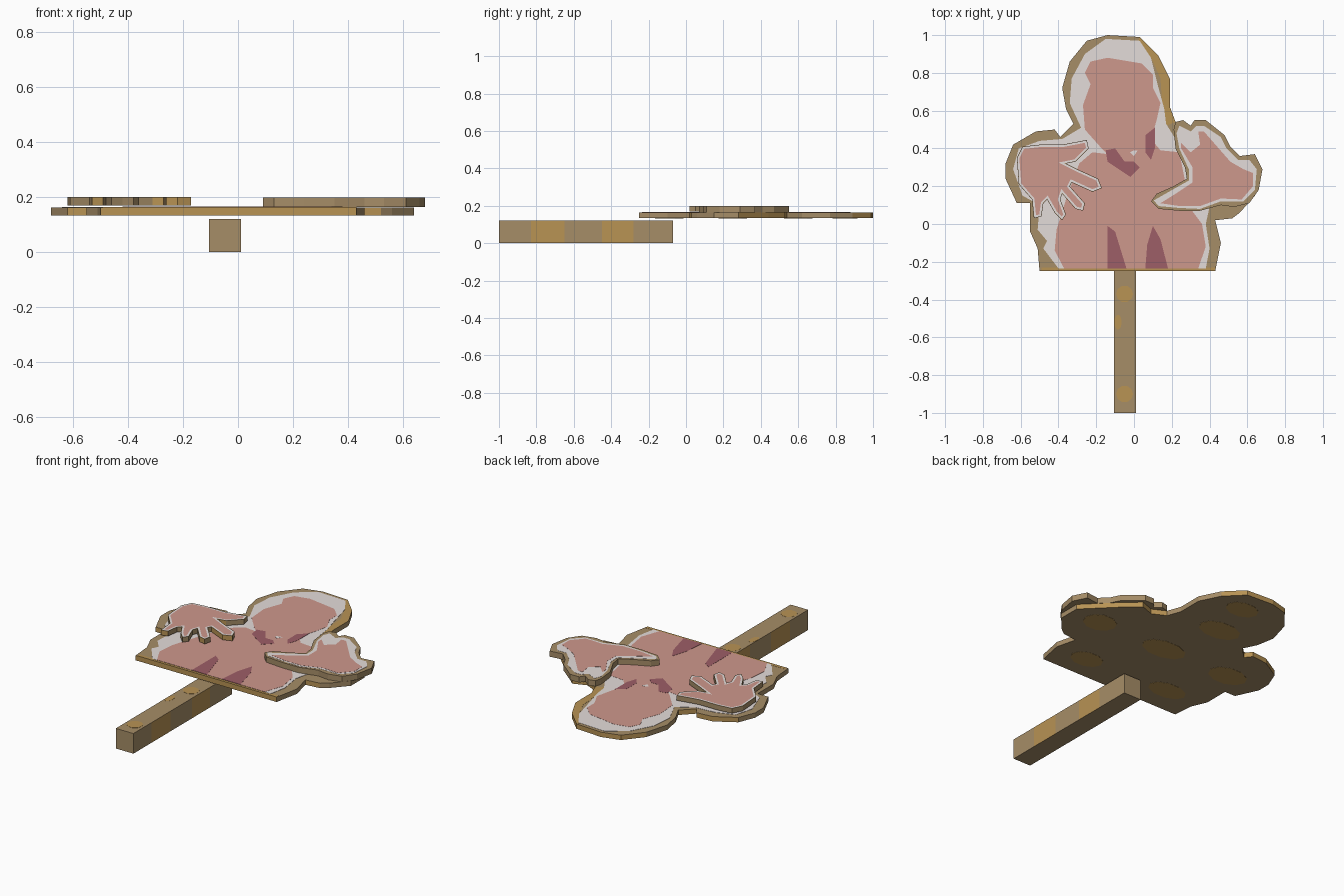
import bpy, bmesh, math

if "Cube" in bpy.data.objects:
    bpy.data.objects.remove(bpy.data.objects["Cube"])


def material(name, r, g, b):
    lin = [((c / 255 + 0.055) / 1.055) ** 2.4 for c in (r, g, b)]
    m = bpy.data.materials.new(name)
    m.diffuse_color = (*lin, 1)
    m.use_nodes = True
    m.node_tree.nodes["Principled BSDF"].inputs["Base Color"].default_value = m.diffuse_color
    return m


BROWN = material("wood_brown", 166, 141, 103)
GOLD = material("golden_wood", 184, 147, 84)
GREY = material("pale_grey", 228, 220, 218)
PINK = material("dusty_pink", 206, 152, 140)
MAROON = material("maroon", 157, 94, 103)


def finish(bm, name, mats):
    bmesh.ops.recalc_face_normals(bm, faces=bm.faces[:])
    mesh = bpy.data.meshes.new(name)
    bm.to_mesh(mesh)
    bm.free()
    for m in mats:
        mesh.materials.append(m)
    ob = bpy.data.objects.new(name, mesh)
    bpy.context.collection.objects.link(ob)
    return ob


def slab(name, pts, z0, z1, mats, rings=(), gold=None):
    """Extrude an outline given in hundredths; rings inset the top face.
    gold = (material slot, test on the normal) recolours side faces."""
    bm = bmesh.new()
    face = bm.faces.new([bm.verts.new((x / 100, y / 100, z0)) for x, y in pts])
    out = bmesh.ops.extrude_face_region(bm, geom=[face])["geom"]
    for v in out:
        if isinstance(v, bmesh.types.BMVert):
            v.co.z = z1
    bmesh.ops.recalc_face_normals(bm, faces=bm.faces[:])
    if gold:
        for f in bm.faces:
            if abs(f.normal.z) < 0.1 and gold[1](f.normal):
                f.material_index = gold[0]
    top = max(bm.faces, key=lambda f: f.calc_center_median().z)
    for width, index in rings:
        top.material_index = index - 1
        bmesh.ops.inset_individual(bm, faces=[top], thickness=width,
                                   use_even_offset=True)
        top.material_index = index
    return finish(bm, name, mats)


def paint(name, pts, base, level, mat):
    slab(name, pts, base - 0.001, base + 0.0008 * level, [mat])


def blob(cx, cy, rx, ry):
    return [(cx + rx * math.cos(a * math.tau / 10), cy + ry * math.sin(a * math.tau / 10))
            for a in range(10)]


# Square handle, with alternating wood tone along its sides
bm = bmesh.new()
bmesh.ops.create_cube(bm, size=1)
for v in bm.verts:
    v.co = (-0.048 + v.co.x * 0.116, -0.535 + v.co.y * 0.93, 0.06 + v.co.z * 0.12)
for y in (-0.83, -0.65, -0.45, -0.28):
    bmesh.ops.bisect_plane(bm, geom=bm.verts[:] + bm.edges[:] + bm.faces[:],
                           plane_co=(0, y, 0), plane_no=(0, 1, 0))
for f in bm.faces:
    y = f.calc_center_median().y
    if abs(f.normal.x) > 0.9 and (-0.83 < y < -0.65 or -0.45 < y < -0.28):
        f.material_index = 1
finish(bm, "handle", [BROWN, GOLD])
for i, spot in enumerate([(-5, -37, 4.5, 4.5), (-8.5, -52, 2, 4), (-5, -90, 4.5, 4.5)]):
    paint(f"handle_patch_{i + 1}", blob(*spot), 0.12, 1, GOLD)

# Main figure board
BOARD_TOP, BOARD_LOW = 0.163, 0.134
board = [(-50, -25), (-51, -13), (-55, -4), (-55, 11), (-62, 11), (-68, 24),
         (-68, 32), (-64, 42), (-52, 49), (-42, 50), (-39, 46), (-32, 53),
         (-36, 61), (-38, 72), (-34, 86), (-25, 97), (-14, 100), (3, 99),
         (13, 89), (19, 77), (19, 62), (22, 54), (30, 50), (38, 53), (48, 44),
         (56, 36), (64, 28), (64, 15), (56, 6), (52, 3), (43, 2), (46, -10),
         (43, -25)]
slab("board", board, BOARD_LOW, BOARD_TOP, [BROWN, GOLD],
     gold=(1, lambda n: n.y < -0.95 or n.y > 0.6))

# Wood mottling under the board
for i, spot in enumerate([(-30, -8, 12, 7), (25, -10, 10, 7), (-45, 25, 12, 8),
                          (0, 25, 14, 8), (45, 25, 10, 8), (-10, 60, 13, 8),
                          (-5, 85, 10, 7)]):
    slab(f"underside_patch_{i + 1}", blob(*spot), BOARD_LOW - 0.001,
         BOARD_LOW + 0.001, [GOLD])

# Golden rim strips on the board
paint("rim_bottom", [(-49, -25), (43, -25), (43, -23), (-49, -23)], BOARD_TOP, 1, GOLD)
paint("rim_head", [(3, 99), (13, 89), (19, 77), (19, 62), (22, 54), (17, 52),
                   (15, 62), (14, 77), (9, 88), (2, 97)], BOARD_TOP, 1, GOLD)

# Grey backing paint
paint("grey_silhouette",
      [(-40, -23.5), (-48, -13), (-46, -9), (-51, -3), (-50, 10), (-59, 15),
       (-64, 29), (-61, 40), (-50, 44), (-38, 45), (-28, 51), (-34, 64),
       (-33, 77), (-26, 90), (-15, 98), (3, 97), (9, 88), (13, 72), (16, 61),
       (17, 53), (22, 45), (40, 30), (40, 9), (38, 0), (40, -13), (38, -23.5)],
      BOARD_TOP, 2, GREY)

# Pink head and torso paint
paint("pink_body",
      [(-37, -23.5), (-42, -14), (-41, -3), (-36, 13), (-29, 32), (-22, 38),
       (-14, 37), (-18, 41), (-26, 50), (-27, 63), (-23, 74), (-26, 80),
       (-23, 86), (-14, 88), (4, 85), (10, 79), (10, 72), (14, 64), (12, 55),
       (9, 45), (14, 39), (24, 38), (30, 8), (36, 0), (38, -12), (34, -23.5)],
      BOARD_TOP, 3, PINK)

# Maroon details
details = {
    "collar": [(-15, 39), (-10, 40), (-5, 33), (0, 33), (3, 30), (-2, 25),
               (-8, 29), (-14, 33)],
    "neck_streak": [(6, 47), (11, 51), (11, 40), (9, 34), (6, 38)],
    "stripe_left": [(-14, -1), (-10, -4), (-4, -23.5), (-14, -23.5)],
    "stripe_right": [(10, -1), (14, -8), (18, -23.5), (6, -23.5), (7, -11)],
}
for name, pts in details.items():
    paint(name, pts, BOARD_TOP, 4, MAROON)
# Pale fleck at the throat
paint("throat_fleck", [(-2, 38), (0, 36), (2, 39), (0, 39)], BOARD_TOP, 4, GREY)

# Raised spread hand: thin brown edge, grey ring, pink palm
hand = [(-62, 35), (-59, 41), (-50, 42), (-38, 42), (-25, 44.5), (-24, 40),
        (-31, 33), (-36, 32), (-30, 29), (-19, 24), (-17, 19), (-22, 17),
        (-33, 22), (-34, 20), (-26, 11), (-27, 7), (-31, 8), (-38, 16),
        (-39, 13), (-36, 5), (-38, 2), (-42, 6), (-46, 13), (-48, 11),
        (-49, 4), (-53, 3), (-54, 13), (-61, 21)]
slab("spread_hand", hand, 0.17, 0.2, [BROWN, GREY, PINK, GOLD],
     rings=[(0.003, 1), (0.01, 2)], gold=(3, lambda n: n.y < -0.85))

# Raised folded arm
arm = [(22, 54), (26, 55), (30, 52), (32, 55), (38, 55), (48, 47), (51, 41),
       (56, 36), (64, 37), (68, 29), (66, 18), (61, 11), (53, 9), (46, 10),
       (35, 7), (24, 7), (13, 8), (9, 12), (12, 16), (21, 20), (28, 24),
       (27, 30), (22, 40), (21, 50)]
slab("folded_arm", arm, 0.164, 0.198, [BROWN])
paint("arm_grey",
      [(24, 52), (30, 49), (33, 52), (37, 52), (46, 46), (49, 40), (55, 34),
       (61, 34), (65, 29), (64, 18), (58, 12), (46, 12), (35, 8), (24, 8.5),
       (13, 9.5), (10.5, 12.5), (21, 18.5), (29, 23), (29, 29), (24, 40),
       (22.5, 48)], 0.198, 1, GREY)
paint("arm_pink",
      [(25, 43), (30, 38), (35, 42), (34, 49), (37, 49), (44, 41), (51, 33),
       (58, 29), (63, 27), (63, 20), (57, 13), (46, 13.5), (35, 9.5),
       (24, 9.5), (14, 11), (22, 16), (31, 22), (31, 30), (25, 40)],
      0.198, 2, PINK)
